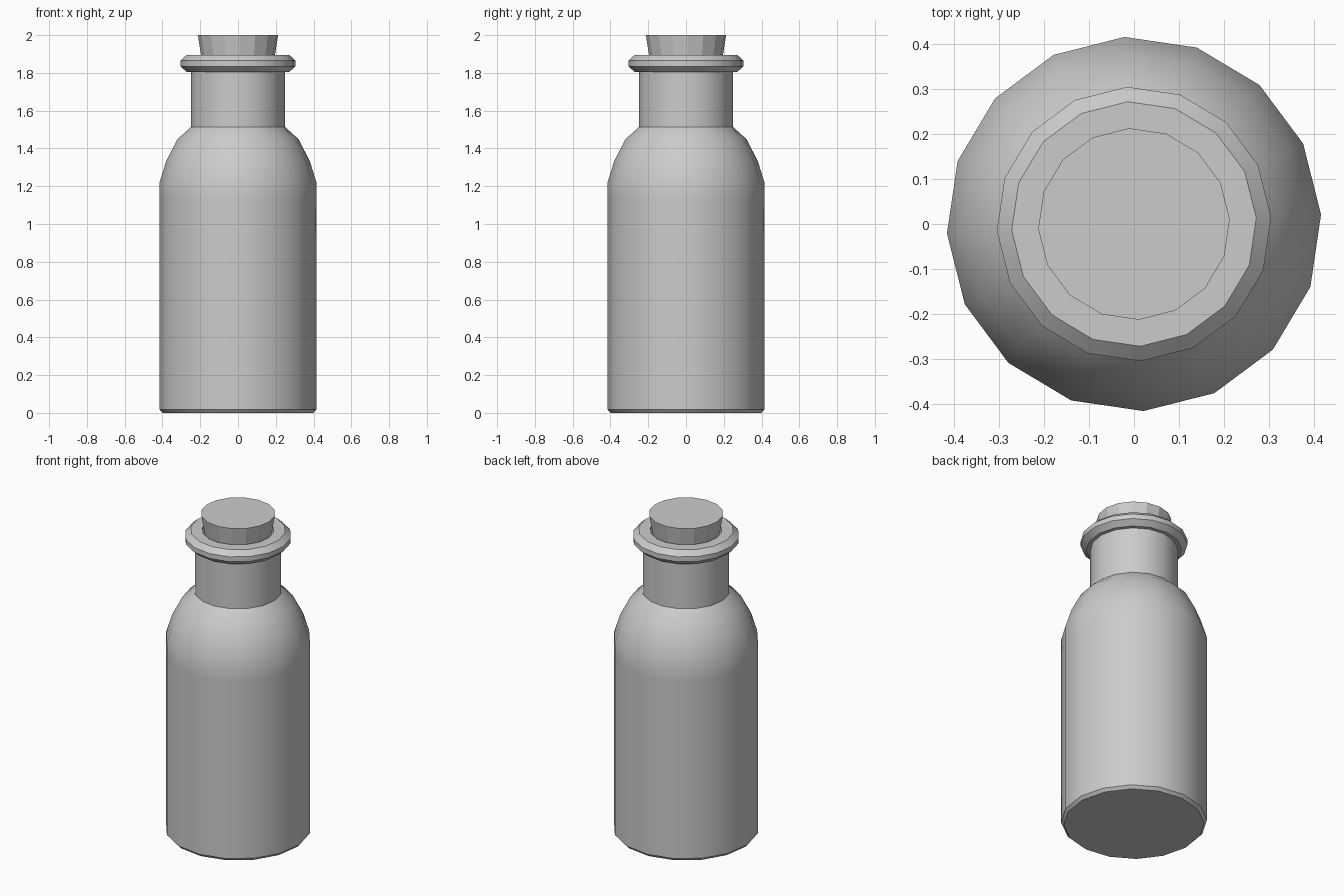
import bpy, bmesh, math

if "Cube" in bpy.data.objects:
    bpy.data.objects.remove(bpy.data.objects["Cube"])

SIDES = 16
OFFSET = math.radians(2.9)  # slight twist of the facets


def lathe(name, profile, smooth):
    """Revolve (radius, z) points around z, capping both ends."""
    bm = bmesh.new()
    rings = []
    for r, z in profile:
        angles = [OFFSET + 2 * math.pi * i / SIDES for i in range(SIDES)]
        rings.append([bm.verts.new((r * math.cos(a), r * math.sin(a), z)) for a in angles])
    for low, high in zip(rings, rings[1:]):
        for i in range(SIDES):
            j = (i + 1) % SIDES
            bm.faces.new((low[i], low[j], high[j], high[i]))
    bm.faces.new(rings[0][::-1])
    bm.faces.new(rings[-1])
    mesh = bpy.data.meshes.new(name)
    bm.to_mesh(mesh)
    bm.free()
    obj = bpy.data.objects.new(name, mesh)
    bpy.context.collection.objects.link(obj)
    if smooth:
        bpy.ops.object.select_all(action='DESELECT')
        obj.select_set(True)
        bpy.context.view_layer.objects.active = obj
        bpy.ops.object.shade_smooth_by_angle(angle=math.radians(30))
    return obj


# Bottle: base bevel, body, rounded shoulder, neck, flared lip, mouth
lathe("bottle", [
    (0.40, 0.0), (0.416, 0.018), (0.416, 1.13), (0.416, 1.22),
    (0.38, 1.335), (0.32, 1.45), (0.25, 1.513),
    (0.25, 1.805), (0.272, 1.805), (0.305, 1.835), (0.305, 1.865),
    (0.272, 1.895), (0.205, 1.895), (0.205, 1.75),
], True)

# Tapered cork stopper
lathe("cork", [(0.17, 1.74), (0.213, 2.0)], False)
